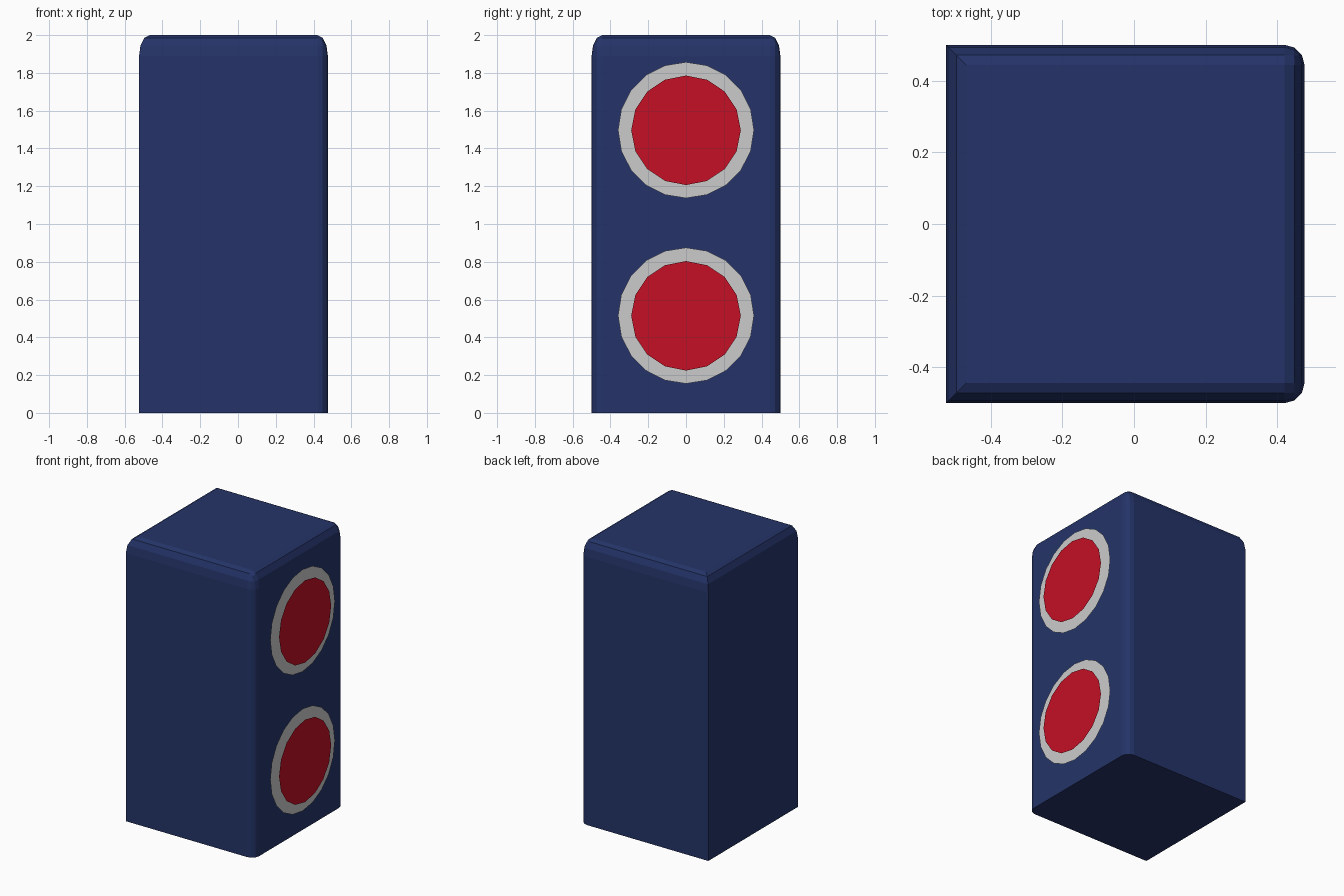
import bpy, bmesh, math
from mathutils import Matrix

if "Cube" in bpy.data.objects:
    bpy.data.objects.remove(bpy.data.objects["Cube"])


def add_object(name, bm, color=None):
    mesh = bpy.data.meshes.new(name)
    bm.to_mesh(mesh)
    bm.free()
    obj = bpy.data.objects.new(name, mesh)
    bpy.context.collection.objects.link(obj)
    if color:
        mat = bpy.data.materials.new(name + "_colour")
        mat.diffuse_color = (*color, 1)
        mat.use_nodes = True
        mat.node_tree.nodes["Principled BSDF"].inputs["Base Color"].default_value = mat.diffuse_color
        mesh.materials.append(mat)
    return obj


def add_disc(name, x, z, radius, sides, color=None):
    """Flat disc facing +x, with a vertex at the top."""
    bm = bmesh.new()
    placement = Matrix.Translation((x, 0, z)) @ Matrix.Rotation(math.pi / 2, 4, 'Y')
    bmesh.ops.create_circle(bm, cap_ends=True, radius=radius, segments=sides, matrix=placement)
    return add_object(name, bm, color)


# Housing: bevel the top edges and the two vertical edges beside the lamps,
# then stretch to double height
bm = bmesh.new()
bmesh.ops.create_cube(bm, size=1, matrix=Matrix.Translation((-0.024, 0, 0.5)))
rounded = []
for e in bm.edges:
    a, b = (v.co for v in e.verts)
    if min(a.z, b.z) > 0.9 or (min(a.x, b.x) > 0 and abs(a.z - b.z) > 0.5):
        rounded.append(e)
bmesh.ops.bevel(bm, geom=rounded, offset=0.056, offset_type='OFFSET',
                segments=3, profile=0.5, affect='EDGES')
bmesh.ops.scale(bm, vec=(1, 1, 2), verts=bm.verts)
add_object("housing", bm, (0.018, 0.034, 0.14))

# Lamps: thin grey rim plate with a red lens floating just ahead of it
for label, z in (("lower", 0.515), ("upper", 1.497)):
    add_disc(label + "_rim", 0.503, z, 0.36, 20)
    add_disc(label + "_lens", 0.523, z - 0.001, 0.29, 16, (0.55, 0.005, 0.018))
